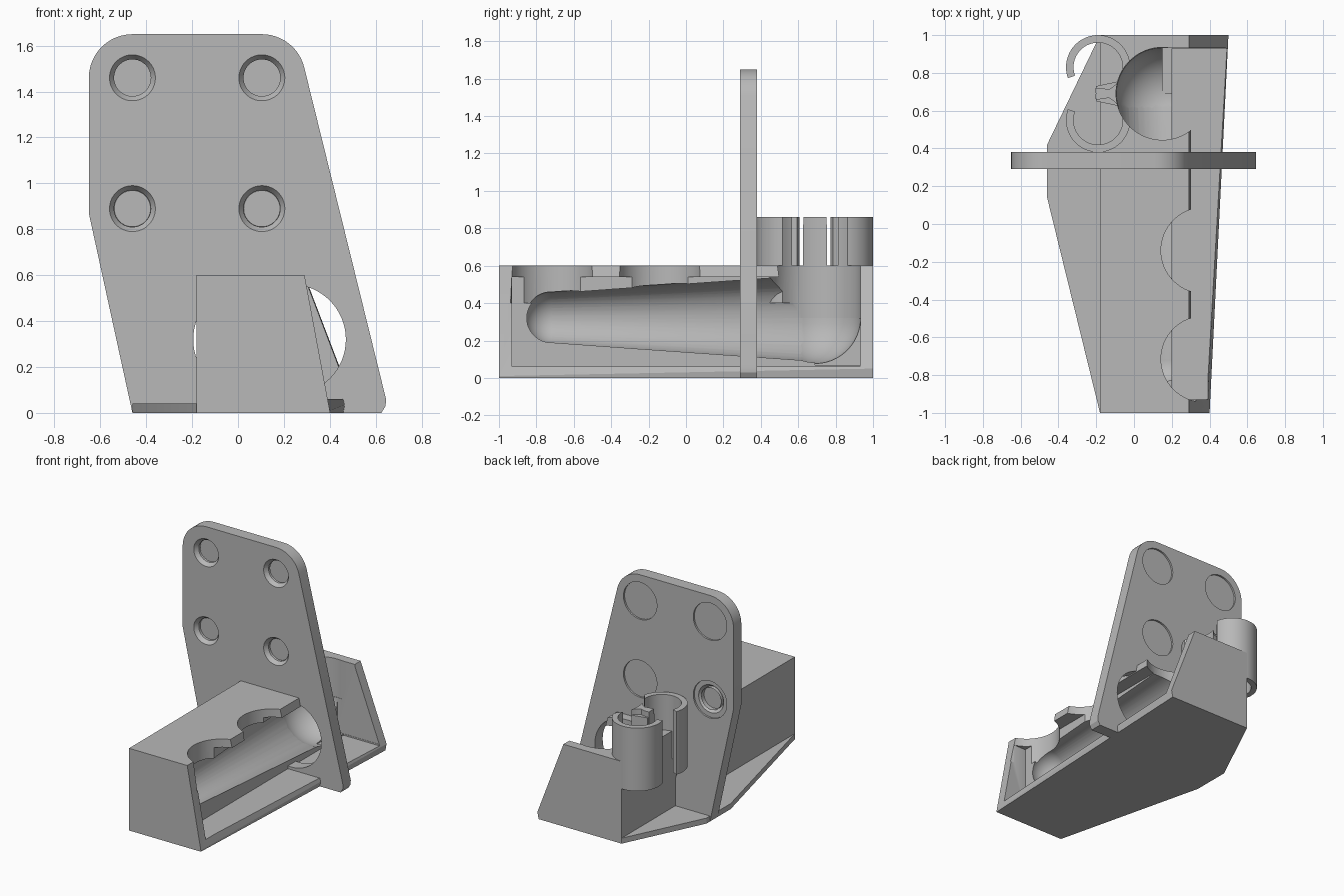
import bpy, bmesh, math
from mathutils import Vector, Matrix

cube = bpy.data.objects.get("Cube")
if cube:
    bpy.data.objects.remove(cube, do_unlink=True)

grey = bpy.data.materials.new("plain grey")
grey.use_nodes = True
grey.diffuse_color = (0.48, 0.48, 0.48, 1)
grey.node_tree.nodes["Principled BSDF"].inputs["Base Color"].default_value = grey.diffuse_color


def finish(bm, name):
    bmesh.ops.recalc_face_normals(bm, faces=bm.faces)
    mesh = bpy.data.meshes.new(name)
    bm.to_mesh(mesh)
    bm.free()
    mesh.materials.append(grey)
    ob = bpy.data.objects.new(name, mesh)
    bpy.context.collection.objects.link(ob)
    return ob


def loft(name, a, b):
    """Solid between two matching closed loops."""
    bm = bmesh.new()
    va, vb = [bm.verts.new(p) for p in a], [bm.verts.new(p) for p in b]
    bm.faces.new(va)
    bm.faces.new(vb)
    for i in range(len(va)):
        j = (i + 1) % len(va)
        bm.faces.new((va[i], va[j], vb[j], vb[i]))
    return finish(bm, name)


def prism_y(name, pts, y0, y1):
    return loft(name, [(x, y0, z) for x, z in pts], [(x, y1, z) for x, z in pts])


def prism_z(name, pts, z0, z1):
    return loft(name, [(x, y, z0) for x, y in pts], [(x, y, z1) for x, y in pts])


def box(name, lo, hi):
    pts = [(lo[0], lo[1]), (hi[0], lo[1]), (hi[0], hi[1]), (lo[0], hi[1])]
    return prism_z(name, pts, lo[2], hi[2])


def rod(name, p, q, r0, r1, seg=64):
    p, q = Vector(p), Vector(q)
    d = q - p
    bm = bmesh.new()
    m = Matrix.Translation((p + q) / 2) @ d.to_track_quat("Z", "Y").to_matrix().to_4x4()
    bmesh.ops.create_cone(bm, cap_ends=True, segments=seg, radius1=r0, radius2=r1,
                          depth=d.length, matrix=m)
    return finish(bm, name)


def ball(name, c, r):
    bm = bmesh.new()
    bmesh.ops.create_uvsphere(bm, u_segments=48, v_segments=24, radius=r,
                              matrix=Matrix.Translation(c))
    return finish(bm, name)


def arc(cx, cy, r, a0, a1, n=12):
    angles = [math.radians(a0 + (a1 - a0) * i / n) for i in range(n + 1)]
    return [(cx + r * math.cos(t), cy + r * math.sin(t)) for t in angles]


def combine(ob, others, op="DIFFERENCE"):
    """Apply booleans one after another and discard the tools."""
    for other in others:
        mod = ob.modifiers.new("bool", "BOOLEAN")
        mod.operation, mod.solver, mod.object = op, "EXACT", other
        bpy.context.view_layer.update()
        graph = bpy.context.evaluated_depsgraph_get()
        mesh = bpy.data.meshes.new_from_object(ob.evaluated_get(graph))
        ob.modifiers.clear()
        ob.data = mesh
        bpy.data.objects.remove(other, do_unlink=True)


# Main body: straight left wall, right wall flaring toward the back
def section(y, xb, lip):
    pts = [(-0.18, 0), (xb - 0.01 * lip, 0), (xb, 0.04 * lip + 0.01), (0.29, 0.6), (-0.18, 0.6)]
    return [(x, y, z) for x, z in pts]


body = loft("holder_body", section(-1, 0.40, 0), section(1, 0.50, 1))

# Hollow: side recess, tapered lying tube, upright tube and finger scallops
AX, GY, AZ = 0.15, 0.69, 0.32


def grip_tools():
    return [rod("cut_grip", (AX, GY, AZ), (AX, GY, 1), 0.245, 0.245),
            box("cut_grip_side", (AX, GY, 0.07), (0.7, 0.932, 1))]


body_tools = [
    box("cut_recess", (0.2, -0.93, 0.06), (0.7, 0.93, 0.54)),
    rod("cut_tube", (AX, -0.72, AZ), (AX, GY, AZ), 0.14, 0.236),
    ball("cut_tube_tip", (AX, -0.72, AZ), 0.1405),
    ball("cut_elbow", (AX, GY, AZ), 0.243),
] + grip_tools()
for y in (-0.14, -0.715):
    body_tools.append(rod("cut_scallop", (0.37, y, 0.4), (0.37, y, 0.7), 0.227, 0.227))
combine(body, body_tools)

# Base foot
prism_z("base_foot", [(-0.18, -1), (0.1, -1), (0.1, 1), (-0.18, 1), (-0.46, 0.42), (-0.46, 0.14)],
        0, 0.04)

# Upright mounting plate with rounded shoulders
outline = [(-0.46, 0), (0.625, 0), (0.643, 0.03), (0.645, 0.06)]
outline += arc(0.104, 1.46, 0.19, 13.8, 90) + arc(-0.46, 1.46, 0.19, 90, 180) + [(-0.65, 0.87)]
plate = prism_y("mounting_plate", outline, 0.29, 0.38)
slot = arc(0.23, AZ, 0.24, -90, 90, 32) + arc(0.045, AZ, 0.24, 90, 270, 32)
plate_tools = [prism_y("cut_slot", slot, 0.2, 0.5)]
for x in (-0.46, 0.104):
    for z in (0.89, 1.46):
        plate_tools += [
            rod("cut_hole", (x, 0.2, z), (x, 0.5, z), 0.08, 0.08),
            rod("cut_front_bevel", (x, 0.28, z), (x, 0.32, z), 0.107, 0.079),
            rod("cut_back_bevel", (x, 0.335, z), (x, 0.37, z), 0.079, 0.103),
            rod("cut_back_ring", (x, 0.367, z), (x, 0.4, z), 0.135, 0.135),
        ]
combine(plate, plate_tools)

# Pair of upright spring clips, open toward each other on the outer side
CX, CLIP_Y = -0.19, (0.83, 0.55)
for name, cy, a0, a1 in (("back_clip", CLIP_Y[0], -95, 200), ("front_clip", CLIP_Y[1], 160, 455)):
    ring = arc(CX, cy, 0.17, a0, a1, 56) + arc(CX, cy, 0.13, a1, a0, 56)
    clip = prism_z(name, ring, 0.4, 0.86)
    combine(clip, grip_tools())

# Small web joining the two clips
web = prism_z("clip_web", [(-0.2, 0.65), (-0.06, 0.62), (-0.06, 0.76), (-0.2, 0.73)], 0.4, 0.82)
combine(web, grip_tools())

# Smooth the round surfaces, keep edges crisp
for ob in bpy.context.scene.objects:
    ob.select_set(ob.type == "MESH")
bpy.context.view_layer.objects.active = body
bpy.ops.object.shade_smooth_by_angle(angle=math.radians(25))
